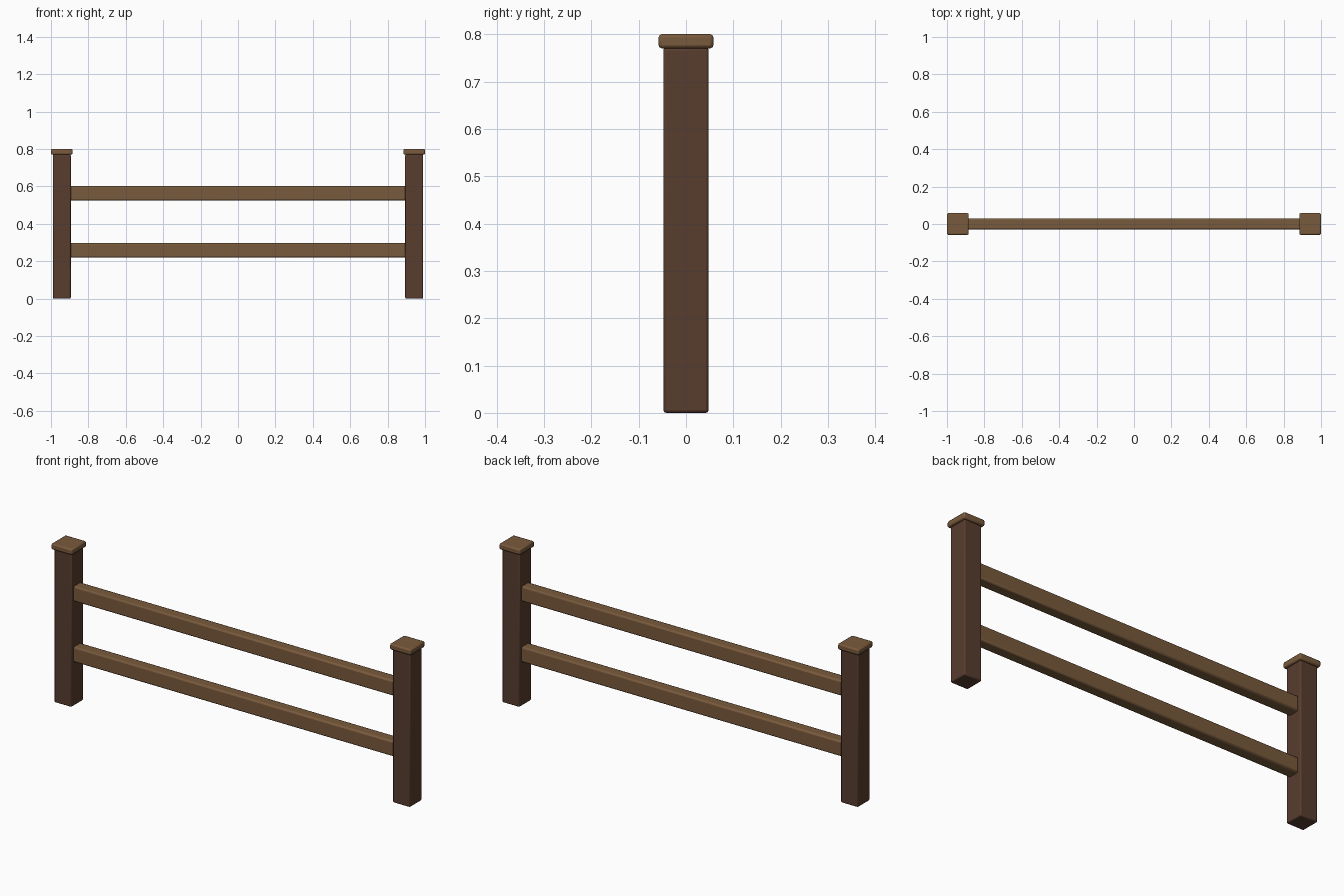
import bpy

if "Cube" in bpy.data.objects:
    bpy.data.objects.remove(bpy.data.objects["Cube"])


def material(name, rgb):
    m = bpy.data.materials.new(name)
    m.diffuse_color = (*rgb, 1)
    m.use_nodes = True
    m.node_tree.nodes["Principled BSDF"].inputs["Base Color"].default_value = m.diffuse_color
    return m


dark = material("dark brown wood", (0.098, 0.047, 0.028))
light = material("light brown wood", (0.190, 0.102, 0.045))


def beam(name, center, size, mat, bevel):
    """Box with softly rounded edges."""
    bpy.ops.mesh.primitive_cube_add(size=1, location=center)
    ob = bpy.context.object
    ob.name = name
    ob.scale = size
    bpy.ops.object.transform_apply(location=False, rotation=False, scale=True)
    mod = ob.modifiers.new("rounded edges", "BEVEL")
    mod.width = bevel
    mod.segments = 2
    ob.data.materials.append(mat)
    bpy.ops.object.shade_smooth_by_angle(angle=0.6)
    return ob


# Posts with overhanging caps
for side, x in (("left", -0.942), ("right", 0.942)):
    beam(side + "_post", (x, 0, 0.386), (0.096, 0.096, 0.772), dark, 0.006)
    beam(side + "_cap", (x, 0, 0.785), (0.116, 0.116, 0.030), light, 0.007)

# Horizontal rails let into the posts
for name, z in (("lower_rail", 0.258), ("upper_rail", 0.563)):
    beam(name, (0, 0, z), (1.84, 0.058, 0.077), light, 0.008)
